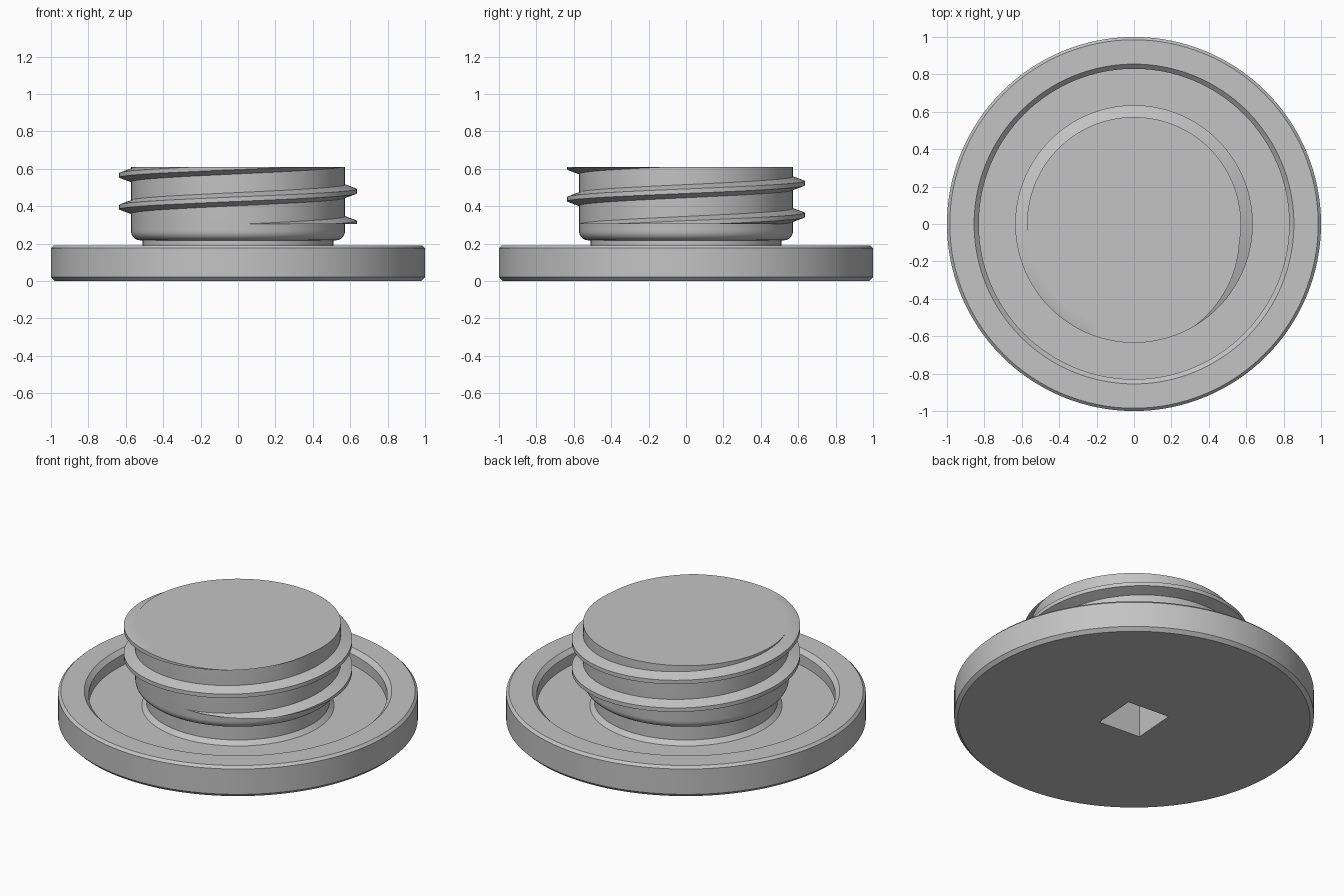
import bpy, bmesh
from math import sin, cos, pi, radians
from mathutils import Vector, Matrix

cube = bpy.data.objects.get("Cube")
if cube:
    bpy.data.objects.remove(cube)

grey = bpy.data.materials.new("plain grey")
grey.use_nodes = True
grey.diffuse_color = (0.55, 0.55, 0.55, 1)
grey.node_tree.nodes["Principled BSDF"].inputs["Base Color"].default_value = (0.55, 0.55, 0.55, 1)

SEGMENTS = 128
BODY_R, TOP_Z, FILLET = 0.572, 0.61, 0.05
THREAD_START, PITCH = 0.305, 0.17


def add_object(name, bm):
    bmesh.ops.recalc_face_normals(bm, faces=bm.faces[:])
    mesh = bpy.data.meshes.new(name)
    bm.to_mesh(mesh)
    bm.free()
    mesh.materials.append(grey)
    obj = bpy.data.objects.new(name, mesh)
    bpy.context.collection.objects.link(obj)
    return obj


def smooth(obj):
    bpy.ops.object.select_all(action='DESELECT')
    obj.select_set(True)
    bpy.context.view_layer.objects.active = obj
    bpy.ops.object.shade_smooth_by_angle(angle=radians(28))


def lathe(name, profile):
    bm = bmesh.new()
    verts = [bm.verts.new((r, 0, z)) for r, z in profile]
    edges = [bm.edges.new(pair) for pair in zip(verts, verts[1:])]
    bmesh.ops.spin(bm, geom=verts + edges, cent=(0, 0, 0), axis=(0, 0, 1),
                   angle=2 * pi, steps=SEGMENTS)
    bmesh.ops.remove_doubles(bm, verts=bm.verts[:], dist=1e-4)
    return add_object(name, bm)


# Flange, recess, neck and plug as one turned solid
body_bottom = 0.217
fillet = [(BODY_R - FILLET + FILLET * sin(a), body_bottom + FILLET - FILLET * cos(a))
          for a in (i * pi / 12 for i in range(7))]
profile = [(0, 0), (0.98, 0), (1, 0.02), (1, 0.175), (0.985, 0.19),
           (0.855, 0.19), (0.83, 0.165), (0.83, 0.1),
           (0.535, 0.1), (0.51, 0.125), (0.51, body_bottom)]
profile += fillet + [(BODY_R, TOP_Z), (0, TOP_Z)]
plug = lathe("plug_body", profile)

# Square drive socket cut into the underside
bm = bmesh.new()
bmesh.ops.create_cube(bm, size=1, matrix=Matrix.Rotation(radians(-4), 4, 'Z')
                      @ Matrix.Diagonal((0.275, 0.275, 0.8, 1)))
cutter = add_object("socket_cutter", bm)
cutter.hide_render = True
cut = plug.modifiers.new("socket", 'BOOLEAN')
cut.operation = 'DIFFERENCE'
cut.solver = 'EXACT'
cut.object = cutter
bpy.context.view_layer.objects.active = plug
bpy.ops.object.modifier_apply(modifier=cut.name)
bpy.data.objects.remove(cutter)
smooth(plug)

# Helical thread, swept past both ends and trimmed flat
bm = bmesh.new()
section = [(0.562, -0.039), (0.635, -0.012), (0.635, 0.012), (0.562, 0.039)]
rings = []
for i in range(-SEGMENTS // 2, SEGMENTS * 5 // 2):
    a = 2 * pi * i / SEGMENTS
    z = 0.31 + PITCH * i / SEGMENTS
    rings.append([bm.verts.new((r * cos(a), r * sin(a), z + h)) for r, h in section])
for p, q in zip(rings, rings[1:]):
    for j in range(4):
        k = (j + 1) % 4
        bm.faces.new((p[j], p[k], q[k], q[j]))
bm.faces.new(rings[0])
bm.faces.new(rings[-1])
for height, up in ((THREAD_START, -1), (TOP_Z, 1)):
    cut = bmesh.ops.bisect_plane(bm, geom=bm.verts[:] + bm.edges[:] + bm.faces[:],
                                 plane_co=Vector((0, 0, height)),
                                 plane_no=Vector((0, 0, up)), clear_outer=True)
    rim = [e for e in bm.edges if e.is_boundary]
    bmesh.ops.holes_fill(bm, edges=rim, sides=0)
bmesh.ops.triangulate(bm, faces=[f for f in bm.faces if len(f.verts) > 4])
smooth(add_object("screw_thread", bm))
